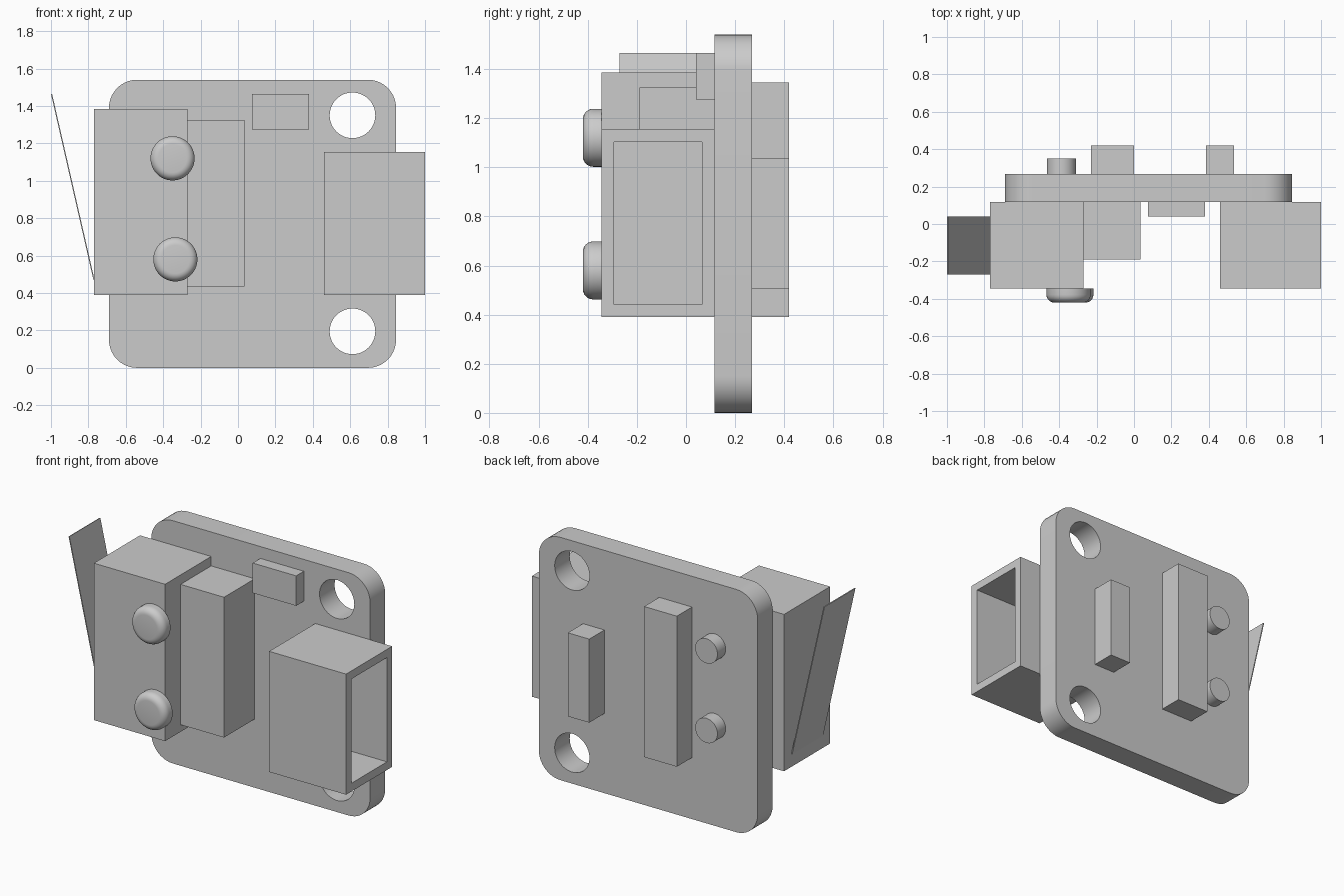
import bpy
import bmesh
from math import radians, atan2, hypot
from mathutils import Matrix, Vector

cube = bpy.data.objects.get("Cube")
if cube:
    bpy.data.objects.remove(cube, do_unlink=True)

grey = bpy.data.materials.new("plain grey")
grey.use_nodes = True
grey.diffuse_color = (0.6, 0.6, 0.6, 1)
grey.node_tree.nodes["Principled BSDF"].inputs["Base Color"].default_value = (0.6, 0.6, 0.6, 1)

PLATE_FRONT, PLATE_BACK, BACK = 0.117, 0.268, 0.42
BODY_FRONT = -0.345


def finish(name, bm, smooth=False):
    """Turn a bmesh into a named grey object."""
    bmesh.ops.recalc_face_normals(bm, faces=bm.faces)
    mesh = bpy.data.meshes.new(name)
    bm.to_mesh(mesh)
    bm.free()
    mesh.materials.append(grey)
    obj = bpy.data.objects.new(name, mesh)
    bpy.context.collection.objects.link(obj)
    if smooth:
        shade(obj)
    return obj


def activate(obj):
    bpy.ops.object.select_all(action='DESELECT')
    obj.select_set(True)
    bpy.context.view_layer.objects.active = obj


def shade(obj):
    activate(obj)
    bpy.ops.object.shade_smooth_by_angle(angle=radians(35))


def box_mesh(x, y, z):
    """Box from (low, high) ranges on each axis."""
    bm = bmesh.new()
    bmesh.ops.create_cube(bm, size=1)
    for v in bm.verts:
        v.co = [lo + (c + 0.5) * (hi - lo) for c, (lo, hi) in zip(v.co, (x, y, z))]
    return bm


def box(name, x, y, z):
    return finish(name, box_mesh(x, y, z))


def disc(name, x, z, radius, y0, y1, round_front=0):
    """Cylinder along y, optionally with a rounded front rim."""
    bm = bmesh.new()
    place = Matrix.Translation((x, (y0 + y1) / 2, z)) @ Matrix.Rotation(radians(90), 4, 'X')
    bmesh.ops.create_cone(bm, cap_ends=True, segments=48, radius1=radius,
                          radius2=radius, depth=y1 - y0, matrix=place)
    if round_front:
        rim = [e for e in bm.edges if all(v.co.y < y0 + 0.001 for v in e.verts)]
        bmesh.ops.bevel(bm, geom=rim, offset=round_front, segments=6,
                        profile=0.5, affect='EDGES')
    return finish(name, bm, smooth=True)


# Mounting plate with rounded corners and two screw holes
bm = box_mesh((-0.69, 0.845), (PLATE_FRONT, PLATE_BACK), (0, 1.54))
corners = [e for e in bm.edges
           if abs(e.verts[0].co.y - e.verts[1].co.y) > 0.1]
bmesh.ops.bevel(bm, geom=corners, offset=0.15, segments=10, profile=0.5, affect='EDGES')
plate = finish("mounting_plate", bm)
for z in (0.195, 1.35):
    cutter = disc("hole_cutter", 0.612, z, 0.122, PLATE_FRONT - 0.1, PLATE_BACK + 0.1)
    cutter.hide_render = True
    cut = plate.modifiers.new("screw_hole", 'BOOLEAN')
    cut.operation = 'DIFFERENCE'
    cut.solver = 'EXACT'
    cut.object = cutter
    activate(plate)
    bpy.ops.object.modifier_apply(modifier=cut.name)
    bpy.data.objects.remove(cutter, do_unlink=True)
shade(plate)

# Blocks on the front of the plate
box("switch_body", (-0.77, -0.27), (BODY_FRONT, PLATE_FRONT), (0.39, 1.385))
box("middle_block", (-0.27, 0.035), (-0.19, PLATE_FRONT), (0.435, 1.325))
box("small_chip", (0.075, 0.38), (0.04, PLATE_FRONT), (1.275, 1.465))

# Socket, open towards +x
bm = box_mesh((0.46, 1.0), (BODY_FRONT, PLATE_FRONT), (0.39, 1.155))
bm.normal_update()
mouth = max(bm.faces, key=lambda f: f.calc_center_median().x)
bmesh.ops.inset_region(bm, faces=[mouth], thickness=0.052, use_even_offset=True)
pushed = bmesh.ops.extrude_discrete_faces(bm, faces=[mouth])["faces"][0]
bmesh.ops.translate(bm, verts=pushed.verts, vec=(-0.48, 0, 0))
finish("socket", bm)

# Rounded buttons on the switch, and their pins behind the plate
for i, (x, z) in enumerate([(-0.35, 1.12), (-0.335, 0.58)], 1):
    disc(f"button_{i}", x, z, 0.118, -0.42, BODY_FRONT, round_front=0.042)
for i, z in enumerate([1.14, 0.635], 1):
    disc(f"back_pin_{i}", -0.388, z, 0.078, PLATE_BACK, 0.35)

# Thin slanted lever on the side of the switch
foot, tip = Vector((-0.77, 0, 0.47)), Vector((-0.997, 0, 1.465))
run = tip - foot
bm = box_mesh((-0.003, 0.003), (-0.27, 0.04), (0, hypot(run.x, run.z)))
bm.transform(Matrix.Translation(foot) @ Matrix.Rotation(atan2(run.x, run.z), 4, 'Y'))
finish("lever", bm)

# Connector blocks on the back
box("tall_back_block", (-0.23, 0.0), (PLATE_BACK, BACK), (0.39, 1.345))
box("short_back_block", (0.385, 0.535), (PLATE_BACK, BACK), (0.505, 1.035))
